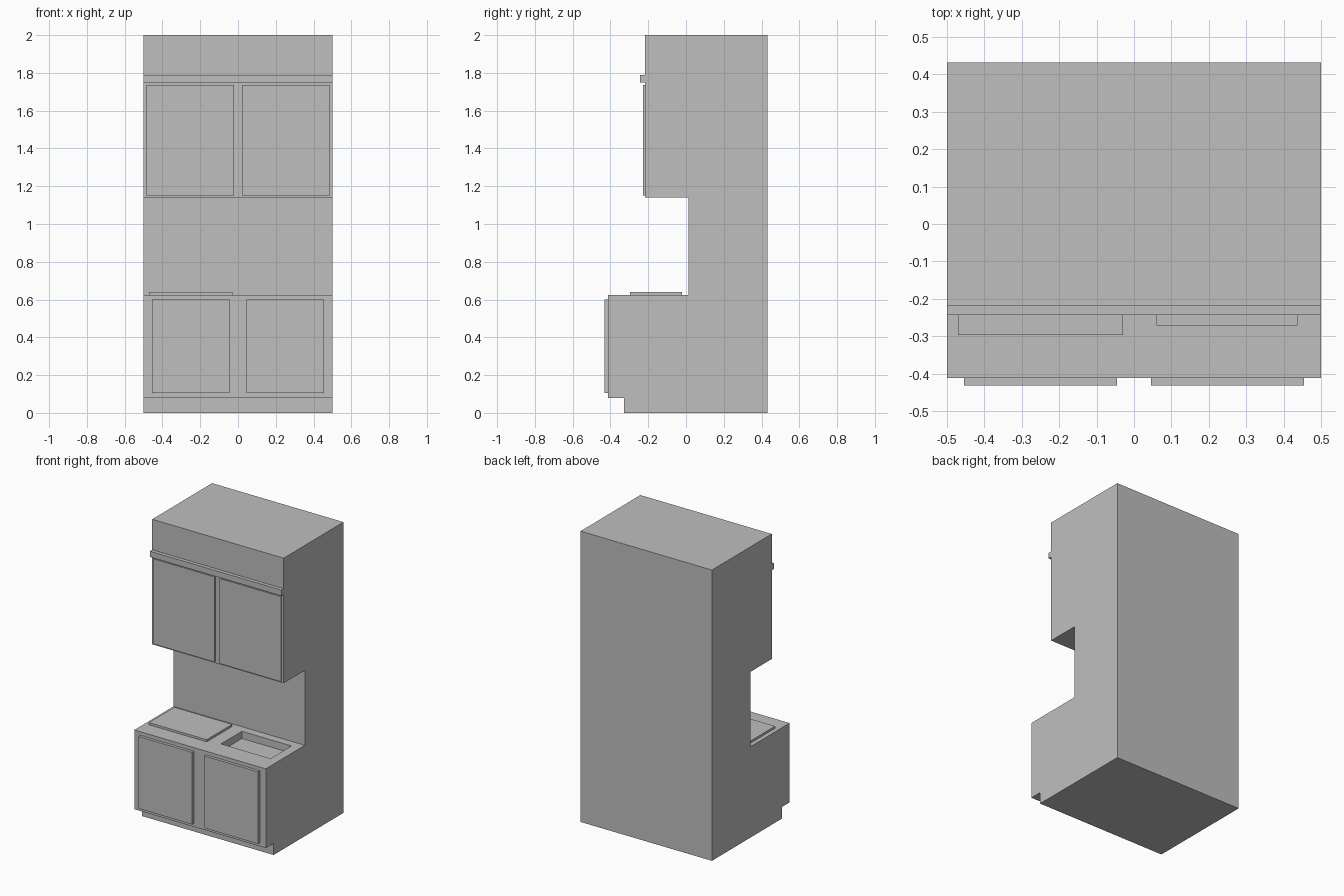
import bpy
import bmesh

if "Cube" in bpy.data.objects:
    bpy.data.objects.remove(bpy.data.objects["Cube"])

grey = bpy.data.materials.new("plain_grey")
grey.diffuse_color = (0.52, 0.52, 0.52, 1)
grey.use_nodes = True
grey.node_tree.nodes["Principled BSDF"].inputs["Base Color"].default_value = grey.diffuse_color


def finish(name, bm):
    bmesh.ops.recalc_face_normals(bm, faces=bm.faces)
    mesh = bpy.data.meshes.new(name)
    bm.to_mesh(mesh)
    bm.free()
    mesh.materials.append(grey)
    obj = bpy.data.objects.new(name, mesh)
    bpy.context.collection.objects.link(obj)
    return obj


def box(name, x, y, z):
    bm = bmesh.new()
    bmesh.ops.create_cube(bm, size=1)
    for v in bm.verts:
        v.co = [a[0] if c < 0 else a[1] for c, a in zip(v.co, (x, y, z))]
    return finish(name, bm)


# Cabinet body: side profile (y, z) extruded across the width
profile = [(-0.327, 0), (0.432, 0), (0.432, 2), (-0.218, 2), (-0.218, 1.14),
           (0.012, 1.14), (0.012, 0.625), (-0.412, 0.625), (-0.412, 0.08), (-0.327, 0.08)]
bm = bmesh.new()
face = bm.faces.new([bm.verts.new((-0.5, y, z)) for y, z in profile])
ext = bmesh.ops.extrude_face_region(bm, geom=[face])
bmesh.ops.translate(bm, vec=(1, 0, 0),
                    verts=[g for g in ext["geom"] if isinstance(g, bmesh.types.BMVert)])
body = finish("cabinet_body", bm)

# Sink basin cut into the counter
cutter = box("sink_cutter", (0.06, 0.437), (-0.27, -0.043), (0.575, 0.7))
cutter.hide_render = True
cutter.hide_set(True)
cut = body.modifiers.new("sink_basin", 'BOOLEAN')
cut.operation = 'DIFFERENCE'
cut.solver = 'EXACT'
cut.object = cutter

# Hob plate and the trim rail above the upper doors
box("hob", (-0.47, -0.03), (-0.297, -0.02), (0.62, 0.64))
box("trim_rail", (-0.5, 0.5), (-0.243, -0.21), (1.75, 1.79))

# Paired doors, upper and lower
for side, s in (("left", -1), ("right", 1)):
    box("lower_door_" + side, sorted((s * 0.046, s * 0.454)), (-0.432, -0.405), (0.104, 0.6))
    box("upper_door_" + side, sorted((s * 0.02, s * 0.485)), (-0.227, -0.21), (1.15, 1.735))
